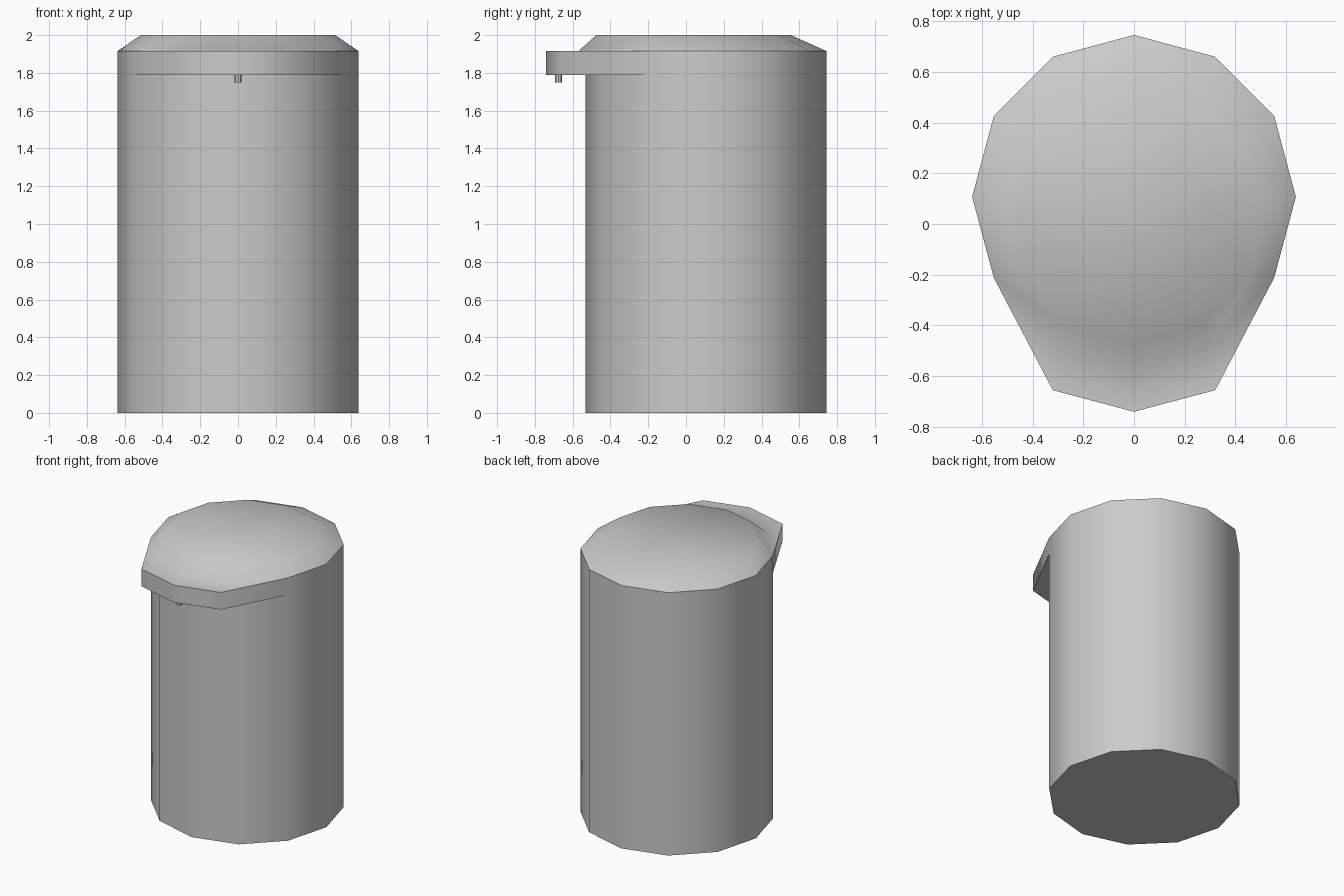
import bpy, math

cube = bpy.data.objects.get("Cube")
if cube:
    bpy.data.objects.remove(cube, do_unlink=True)

SIDES, RADIUS, CENTRE_Y = 12, 0.638, 0.107
RIM_Z, SPOUT_Z, TOP_Z = 1.915, 1.79, 2.0
FRONT = (8, 9, 10)      # ring corners pulled forward into the spout

grey = bpy.data.materials.new("plain grey")
grey.use_nodes = True
grey.diffuse_color = (0.6, 0.6, 0.6, 1)
grey.node_tree.nodes["Principled BSDF"].inputs["Base Color"].default_value = (0.6, 0.6, 0.6, 1)


def ring(radius, cy, z):
    return [(radius * math.cos(math.tau * i / SIDES),
             cy + radius * math.sin(math.tau * i / SIDES), z) for i in range(SIDES)]


def build(name, verts, faces, angle):
    mesh = bpy.data.meshes.new(name)
    mesh.from_pydata(verts, [], faces)
    mesh.materials.append(grey)
    obj = bpy.data.objects.new(name, mesh)
    bpy.context.collection.objects.link(obj)
    bpy.ops.object.select_all(action='DESELECT')
    obj.select_set(True)
    bpy.context.view_layer.objects.active = obj
    bpy.ops.object.shade_smooth_by_angle(angle=math.radians(angle))
    return obj


def wall(a, b):
    return [(a + i, a + (i + 1) % SIDES, b + (i + 1) % SIDES, b + i) for i in range(SIDES)]


# Body: twelve-sided drum, open under the lid
build("body", ring(RADIUS, CENTRE_Y, 0) + ring(RADIUS, CENTRE_Y, RIM_Z),
      wall(0, SIDES) + [tuple(reversed(range(SIDES)))], 40)

# Lid: rim corners stretch forward where the spout starts
rim = ring(RADIUS, CENTRE_Y, RIM_Z)
for i, p in zip(FRONT, ((-0.3, -0.49), (0, -0.57), (0.3, -0.49))):
    rim[i] = (*p, RIM_Z)
lid = rim + ring(0.515, 0.04, TOP_Z)
faces = wall(0, SIDES) + [tuple(range(SIDES, 2 * SIDES))]

# Spout: flat ledge, front walls and underside, joined smoothly to the lid
tip = ((-0.32, -0.655), (0, -0.74), (0.32, -0.655))
upper = len(lid)
lid += [(x, y, RIM_Z) for x, y in tip]
outer = [7, upper, upper + 1, upper + 2, 11]
inner = [7, *FRONT, 11]
drum = ring(RADIUS, CENTRE_Y, SPOUT_Z)
lower = len(lid)
lid += [drum[7]] + [(x, y, SPOUT_Z) for x, y in tip] + [drum[11]]
under = len(lid)
lid += [drum[i] for i in FRONT]
under_inner = [lower, under, under + 1, under + 2, lower + 4]
for i in range(4):
    faces.append(tuple(dict.fromkeys((outer[i], outer[i + 1], inner[i + 1], inner[i]))))
    faces.append((lower + i, lower + i + 1, outer[i + 1], outer[i]))
    faces.append(tuple(dict.fromkeys((under_inner[i], under_inner[i + 1],
                                      lower + i + 1, lower + i))))
build("lid_with_spout", lid, faces, 60)

# Small peg under the spout
bpy.ops.mesh.primitive_cylinder_add(vertices=8, radius=0.018, depth=0.05,
                                    location=(0, -0.675, 1.775))
peg = bpy.context.object
peg.name = "spout_peg"
peg.data.materials.append(grey)
